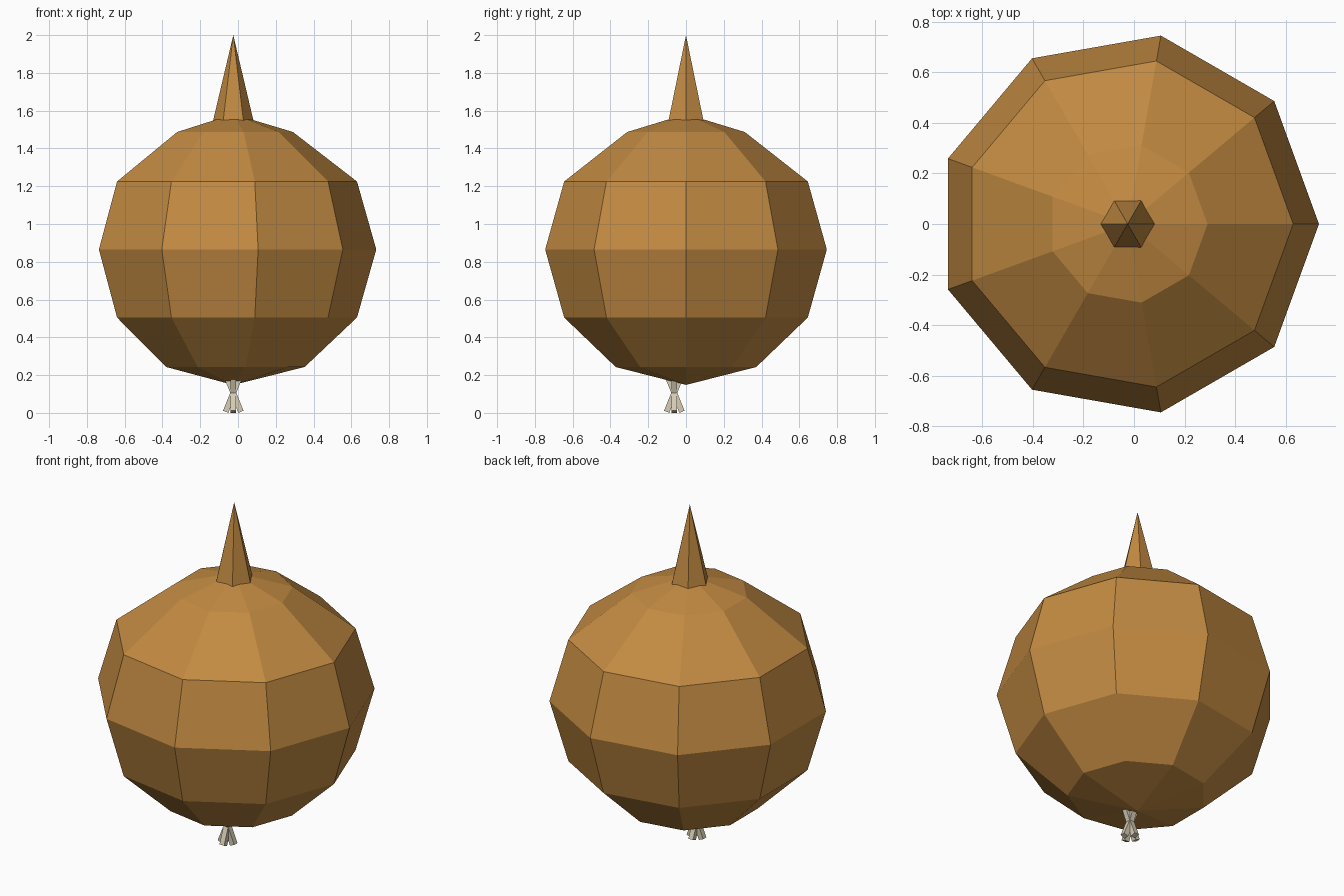
import bpy, bmesh, math
from mathutils import Matrix, Vector

old = bpy.data.objects.get("Cube")
if old:
    bpy.data.objects.remove(old, do_unlink=True)

AXIS_X = -0.025  # shared vertical axis of bulb, stem and roots


def make_material(name, color):
    mat = bpy.data.materials.new(name)
    mat.use_nodes = True
    mat.diffuse_color = color
    mat.node_tree.nodes["Principled BSDF"].inputs["Base Color"].default_value = color
    return mat


def make_object(name, bm, mat):
    bmesh.ops.recalc_face_normals(bm, faces=bm.faces)
    mesh = bpy.data.meshes.new(name)
    bm.to_mesh(mesh)
    bm.free()
    mesh.materials.append(mat)
    obj = bpy.data.objects.new(name, mesh)
    bpy.context.scene.collection.objects.link(obj)
    return obj


def lathe(name, profile, sides, mat):
    """Turn (radius, height) pairs around z; the first and last may be poles."""
    bm = bmesh.new()
    rings = []
    for r, z in profile:
        if r == 0:
            rings.append([bm.verts.new((0, 0, z))] * sides)
        else:
            angles = [math.tau * i / sides for i in range(sides)]
            rings.append([bm.verts.new((r * math.cos(a), r * math.sin(a), z)) for a in angles])
    for low, high in zip(rings, rings[1:]):
        for i in range(sides):
            j = (i + 1) % sides
            corners = dict.fromkeys((low[i], low[j], high[j], high[i]))
            bm.faces.new(list(corners))
    obj = make_object(name, bm, mat)
    obj.location.x = AXIS_X
    return obj


skin = make_material("golden brown skin", (0.54, 0.255, 0.054, 1))
root_mat = make_material("pale root", (0.68, 0.61, 0.46, 1))

# Nine-sided bulb, narrower near the top
lathe("bulb", [(0, 0.148), (0.378, 0.243), (0.655, 0.505), (0.757, 0.865),
               (0.655, 1.225), (0.316, 1.487), (0, 1.582)], 9, skin)

# Pointed stem, sunk into the bulb
lathe("stem", [(0, 1.5), (0.118, 1.5), (0, 2.0)], 6, skin)

# Four crossed rods as the root tuft, splayed outward
for i, name in enumerate(("left", "back", "right", "front")):
    bm = bmesh.new()
    bmesh.ops.create_cube(bm, size=1, matrix=Matrix.Diagonal((0.03, 0.03, 0.216, 1)))
    turn = Matrix.Rotation(i * math.pi / 2, 4, "Z") @ Matrix.Rotation(math.radians(-22), 4, "Y")
    bm.transform(Matrix.Translation(Vector((AXIS_X, -0.062, 0.106))) @ turn)
    make_object("root_" + name, bm, root_mat)
